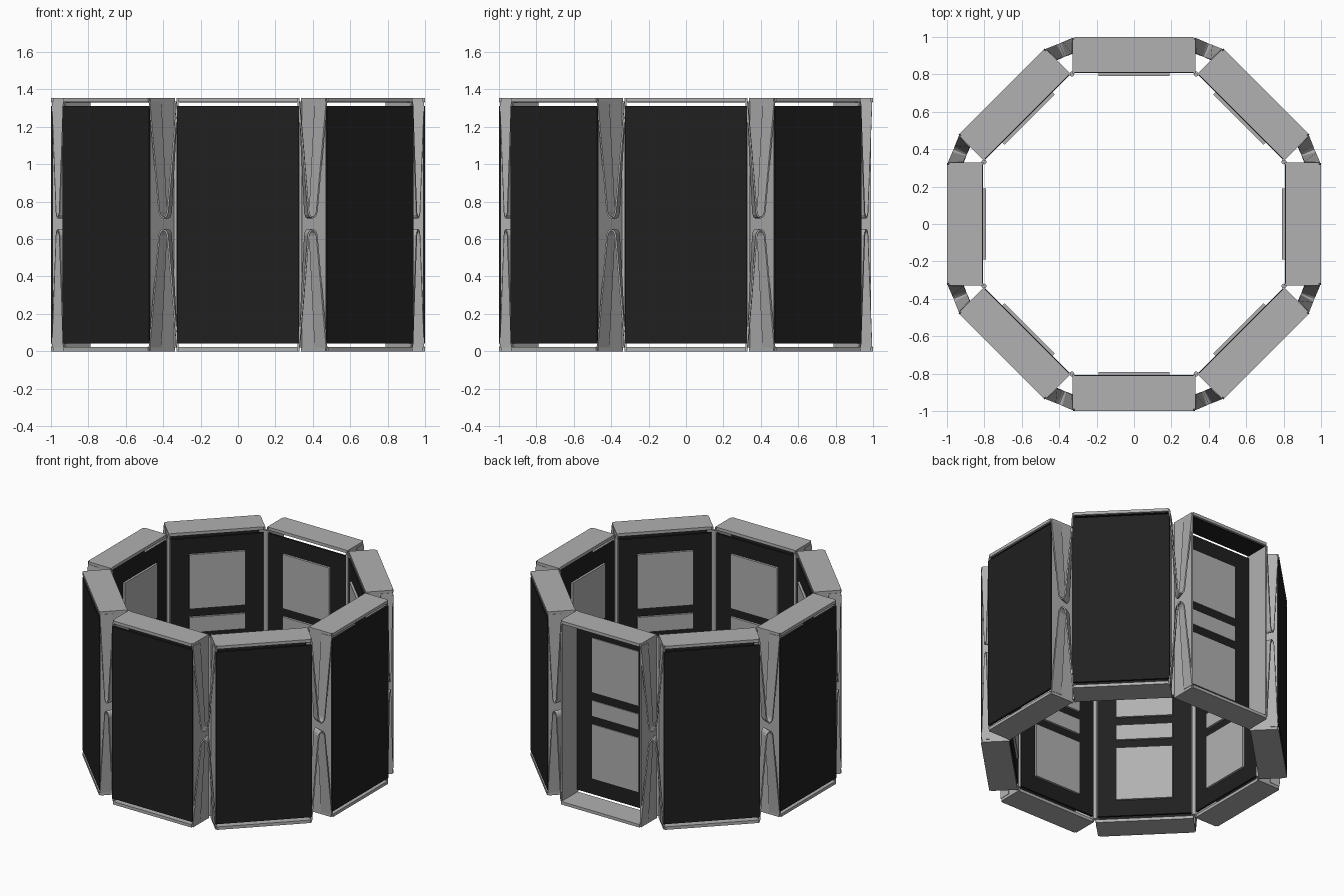
import bpy, bmesh, math
from mathutils import Matrix

if "Cube" in bpy.data.objects:
    bpy.data.objects.remove(bpy.data.objects["Cube"])

H = 1.355          # total height
W = 0.325          # half width of one module


def material(name, v):
    m = bpy.data.materials.new(name)
    m.diffuse_color = (v, v, v * 1.01, 1)
    m.use_nodes = True
    m.node_tree.nodes["Principled BSDF"].inputs["Base Color"].default_value = m.diffuse_color
    return m


GRAY = material("frame gray", 0.44)
DARK = material("panel black", 0.014)


def place(name, bm, mat, angle):
    mesh = bpy.data.meshes.new(name)
    bmesh.ops.recalc_face_normals(bm, faces=bm.faces)
    bm.to_mesh(mesh)
    bm.free()
    mesh.materials.append(mat)
    ob = bpy.data.objects.new(name, mesh)
    bpy.context.collection.objects.link(ob)
    ob.rotation_euler.z = angle
    return ob


def add_box(bm, x0, x1, y0, y1, z0, z1):
    mat = Matrix.Translation(((x0 + x1) / 2, (y0 + y1) / 2, (z0 + z1) / 2))
    mat = mat @ Matrix.Diagonal((x1 - x0, y1 - y0, z1 - z0, 1))
    bmesh.ops.create_cube(bm, size=1, matrix=mat)


def boxes(name, dims, mat, angle):
    bm = bmesh.new()
    for d in dims:
        add_box(bm, *d)
    return place(name, bm, mat, angle)


def folded_sheet(name, z_end, z_tip, angle):
    """V-folded strip spanning the wedge between two modules (radius on +y)."""
    half = [(1, 0), (0.3, 0.95), (0.24, 0.975), (0.13, 0.993), (0, 1)]
    prof = [(-s, t) for s, t in half] + half[-2::-1]
    bm = bmesh.new()
    rows = []
    for r, w in ((1.044, 0.081), (0.968, 0.046)):
        rows.append([bm.verts.new((s * w, r, z_end + (z_tip - z_end) * t)) for s, t in prof])
    for i in range(len(prof) - 1):
        bm.faces.new((rows[0][i], rows[0][i + 1], rows[1][i + 1], rows[1][i]))
    ob = place(name, bm, GRAY, angle)
    mod = ob.modifiers.new("thickness", "SOLIDIFY")
    mod.thickness = 0.009
    mod.offset = 0
    return ob


for k in range(8):
    a = k * math.pi / 4          # k = 0 is the back module (+y)
    # top and bottom caps and side walls
    boxes("module_frame", [
        (-W + 0.006, W - 0.006, 0.81, 1.0, H - 0.022, H),
        (-W + 0.006, W - 0.006, 0.81, 1.0, 0, 0.022),
        (-W - 0.003, -W + 0.008, 0.805, 0.99, 0, H),
        (W - 0.008, W + 0.003, 0.805, 0.99, 0, H)], GRAY, a)
    # dark lining under the top cap
    boxes("cap_lining", [(-W + 0.01, W - 0.01, 0.815, 0.985, H - 0.025, H - 0.021)], DARK, a)
    # inner dark wall with three gray equipment plates passing through
    boxes("inner_wall", [(-W + 0.008, W - 0.008, 0.806, 0.82, 0.042, 1.312)], DARK, a)
    boxes("equipment_plates", [(-0.19, 0.19, 0.79, 0.826, z0, z1)
          for z0, z1 in ((0.16, 0.56), (0.622, 0.735), (0.797, 1.197))], GRAY, a)
    # outer dark panel, absent on the back module
    if k:
        boxes("outer_panel", [(-W - 0.002, W + 0.002, 0.985, 1.0, 0.042, 1.312)], DARK, a)
    # corner: hinge rod and two folded sheets
    c = a + math.pi / 8
    bm = bmesh.new()
    bmesh.ops.create_cone(bm, cap_ends=True, segments=12, radius1=0.013, radius2=0.013,
                          depth=H - 0.04, matrix=Matrix.Translation((0, 0.868, H / 2)))
    place("hinge_rod", bm, GRAY, c)
    for name, z_end, z_tip in (("upper_folded_sheet", 1.335, 0.715),
                               ("lower_folded_sheet", 0.02, 0.65)):
        folded_sheet(name, z_end, z_tip, c)
